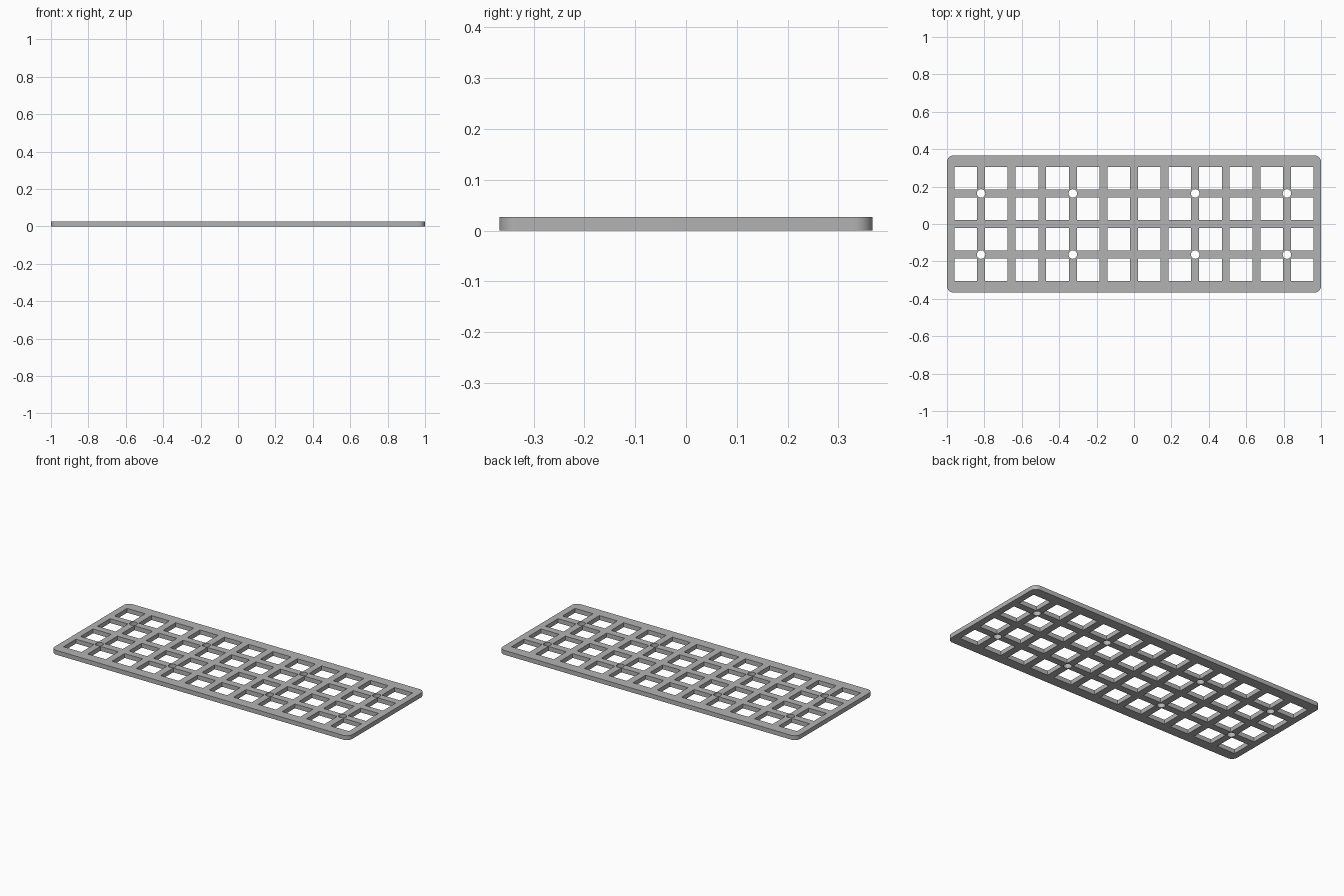
import bpy
import bmesh
import math
from mathutils import Matrix, Vector

LENGTH, DEPTH, THICK = 2.0, 0.734, 0.0265
CORNER = 0.036
PITCH, OPENING, HOLE_R = 0.1635, 0.121, 0.0225
COLS, ROWS = 12, 4

cube = bpy.data.objects.get("Cube")
if cube:
    bpy.data.objects.remove(cube, do_unlink=True)

grey = bpy.data.materials.new("plain grey")
grey.use_nodes = True
colour = (0.45, 0.45, 0.45, 1)
grey.diffuse_color = colour
grey.node_tree.nodes["Principled BSDF"].inputs["Base Color"].default_value = colour


def make_object(name, bm):
    mesh = bpy.data.meshes.new(name)
    bm.to_mesh(mesh)
    bm.free()
    mesh.materials.append(grey)
    obj = bpy.data.objects.new(name, mesh)
    bpy.context.collection.objects.link(obj)
    return obj


def add_box(bm, x, y, z, sx, sy, sz):
    matrix = Matrix.Translation((x, y, z)) @ Matrix.Diagonal((sx, sy, sz, 1))
    return bmesh.ops.create_cube(bm, size=1, matrix=matrix)["verts"]


# Plate with rounded upright corners
bm = bmesh.new()
add_box(bm, 0, 0, THICK / 2, LENGTH, DEPTH, THICK)
upright = [e for e in bm.edges
           if abs((e.verts[0].co - e.verts[1].co).normalized().z) > 0.9]
bmesh.ops.bevel(bm, geom=upright, offset=CORNER, segments=10,
                profile=0.5, affect='EDGES')
plate = make_object("switch_plate", bm)

# Square openings on a regular grid
bm = bmesh.new()
for col in range(COLS):
    for row in range(ROWS):
        add_box(bm, (col - (COLS - 1) / 2) * PITCH,
                (row - (ROWS - 1) / 2) * PITCH,
                THICK / 2, OPENING, OPENING, THICK * 3)

# Round screw holes where the bars cross
for x in (-5, -2, 2, 5):
    for y in (-1, 1):
        bmesh.ops.create_cone(
            bm, cap_ends=True, segments=32, radius1=HOLE_R, radius2=HOLE_R,
            depth=THICK * 3,
            matrix=Matrix.Translation((x * PITCH, y * PITCH, THICK / 2)))
cutter = make_object("opening_cutter", bm)
cutter.hide_render = True

# Cut the openings and apply
cut = plate.modifiers.new("openings", 'BOOLEAN')
cut.operation = 'DIFFERENCE'
cut.solver = 'EXACT'
cut.object = cutter
bpy.ops.object.select_all(action='DESELECT')
bpy.context.view_layer.objects.active = plate
plate.select_set(True)
bpy.ops.object.modifier_apply(modifier=cut.name)
bpy.data.objects.remove(cutter, do_unlink=True)

bpy.ops.object.shade_smooth_by_angle(angle=math.radians(30))
